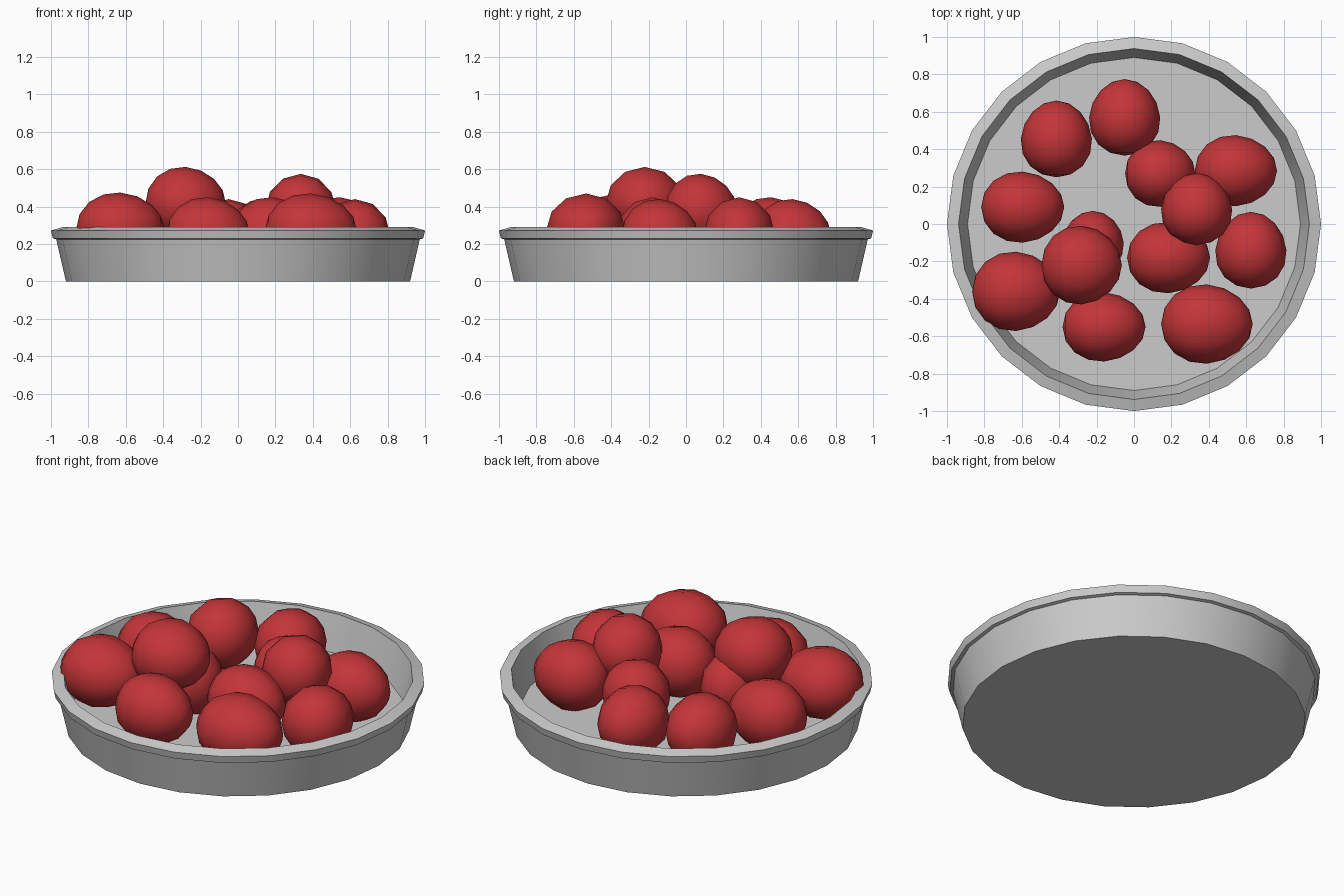
import bpy, bmesh, math
from mathutils import Matrix

if "Cube" in bpy.data.objects:
    bpy.data.objects.remove(bpy.data.objects["Cube"])

red = bpy.data.materials.new("red")
red.diffuse_color = (0.55, 0.035, 0.04, 1)
red.use_nodes = True
red.node_tree.nodes["Principled BSDF"].inputs["Base Color"].default_value = red.diffuse_color


def finish(name, bm, mat=None, angle=40):
    bmesh.ops.recalc_face_normals(bm, faces=bm.faces)
    me = bpy.data.meshes.new(name)
    bm.to_mesh(me)
    bm.free()
    ob = bpy.data.objects.new(name, me)
    bpy.context.collection.objects.link(ob)
    if mat:
        me.materials.append(mat)
    bpy.ops.object.select_all(action='DESELECT')
    ob.select_set(True)
    bpy.context.view_layer.objects.active = ob
    bpy.ops.object.shade_smooth_by_angle(angle=math.radians(angle))
    return ob


# Dish: 24-sided turned profile (radius, height), capped by base and floor
SIDES = 24
profile = [(0.92, 0), (0.972, 0.225), (0.99, 0.23), (1.0, 0.272),
           (0.938, 0.29), (0.926, 0.24), (0.89, 0.08)]
bm = bmesh.new()
rings = [[bm.verts.new((r * math.cos(2 * math.pi * i / SIDES),
                        r * math.sin(2 * math.pi * i / SIDES), z))
          for i in range(SIDES)] for r, z in profile]
for a, b in zip(rings, rings[1:]):
    for i in range(SIDES):
        j = (i + 1) % SIDES
        bm.faces.new((a[i], a[j], b[j], b[i]))
bm.faces.new(rings[0])
bm.faces.new(rings[-1])
finish("dish", bm, angle=20)


# Fruit: low-poly balls lying on their side, slightly narrower at one end
def fruit(i, x, y, rx, ry, top, rz=0.195):
    bm = bmesh.new()
    bmesh.ops.create_uvsphere(bm, u_segments=12, v_segments=8, radius=1)
    axis = 'Y' if rx >= ry else 'X'
    turn = math.pi / 2 if axis == 'Y' else -math.pi / 2
    for v in bm.verts:
        k = 1 - 0.07 * v.co.z
        v.co.x *= k
        v.co.y *= k
    bm.transform(Matrix.Rotation(turn, 4, axis))
    bm.transform(Matrix.Translation((x, y, top - rz)) @ Matrix.Diagonal((rx, ry, rz, 1)))
    finish(f"fruit_{i}", bm, red, 60)


# centre x, y, half sizes x, y, top height
fruits = [
    (-0.415, 0.455, 0.19, 0.205, 0.45),
    (-0.05, 0.57, 0.19, 0.205, 0.44),
    (0.14, 0.27, 0.188, 0.178, 0.44),
    (0.545, 0.285, 0.22, 0.19, 0.45),
    (0.335, 0.08, 0.19, 0.192, 0.575),
    (0.185, -0.18, 0.222, 0.19, 0.45),
    (0.625, -0.14, 0.19, 0.205, 0.44),
    (0.39, -0.535, 0.245, 0.212, 0.47),
    (-0.16, -0.55, 0.222, 0.185, 0.45),
    (-0.28, -0.22, 0.215, 0.21, 0.612),
    (-0.22, -0.10, 0.165, 0.17, 0.44),
    (-0.63, -0.36, 0.235, 0.212, 0.475),
    (-0.595, 0.09, 0.222, 0.19, 0.45),
]
for i, f in enumerate(fruits, 1):
    fruit(i, *f)
